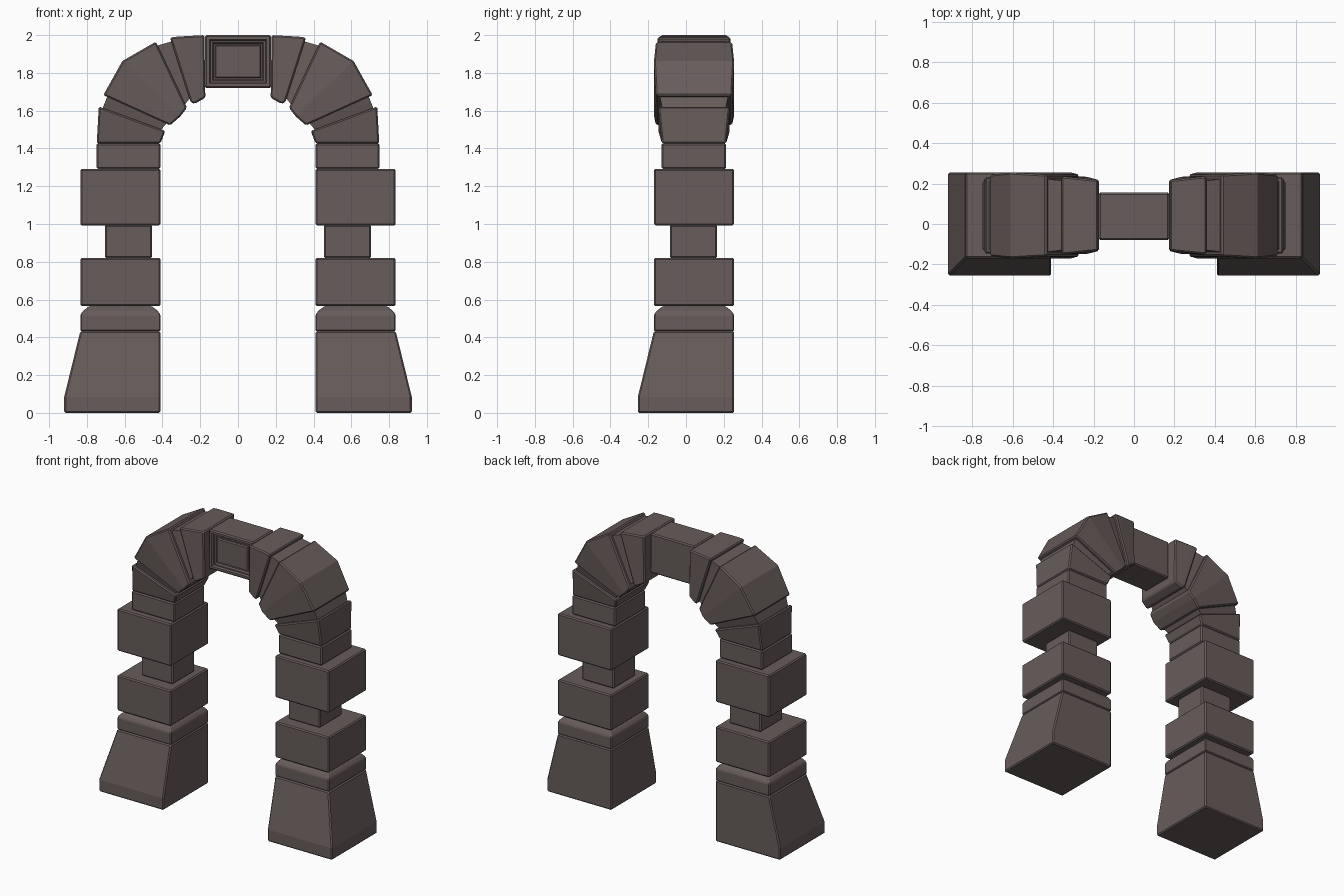
import bpy, bmesh
from mathutils import Vector

if "Cube" in bpy.data.objects:
    bpy.data.objects.remove(bpy.data.objects["Cube"])

stone = bpy.data.materials.new("dark_brown_stone")
stone.diffuse_color = (0.135, 0.107, 0.103, 1)
stone.use_nodes = True
stone.node_tree.nodes["Principled BSDF"].inputs["Base Color"].default_value = stone.diffuse_color
CY = 0.0425  # depth centre of the piers and arch


def finish(name, bm, bevel=0.008, mirror=True):
    bmesh.ops.recalc_face_normals(bm, faces=bm.faces)
    me = bpy.data.meshes.new(name)
    bm.to_mesh(me)
    bm.free()
    me.materials.append(stone)
    ob = bpy.data.objects.new(name, me)
    bpy.context.collection.objects.link(ob)
    if bevel:
        b = ob.modifiers.new("bevel", 'BEVEL')
        b.width = bevel
        b.segments = 1
        b.limit_method = 'ANGLE'
        b.angle_limit = 0.6
    if mirror:
        ob.modifiers.new("mirror", 'MIRROR').use_axis[0] = True
    return ob


def loft(name, rings, **kw):
    """Solid through a list of four-corner rings."""
    bm = bmesh.new()
    vs = [[bm.verts.new(p) for p in r] for r in rings]
    for a, b in zip(vs, vs[1:]):
        for i in range(4):
            j = (i + 1) % 4
            bm.faces.new((a[i], a[j], b[j], b[i]))
    bm.faces.new(vs[0])
    bm.faces.new(vs[-1])
    return finish(name, bm, **kw)


def level(x0, x1, y0, y1, z):
    return [(x0, y0, z), (x1, y0, z), (x1, y1, z), (x0, y1, z)]


def block(name, x0, x1, y0, y1, z0, z1, **kw):
    return loft(name, [level(x0, x1, y0, y1, z0), level(x0, x1, y0, y1, z1)], **kw)


def section(inner, outer, half, shrink=0.0):
    """Radial cross-section of the arch, from inner to outer point."""
    a, b = Vector(inner), Vector(outer)
    d = (b - a).normalized() * shrink
    a, b, h = a + d, b - d, half - shrink
    return [(a.x, CY - h, a.y), (b.x, CY - h, b.y), (b.x, CY + h, b.y), (a.x, CY + h, a.y)]


# Piers
loft("pier_base", [level(0.41, 0.92, -0.255, 0.255, 0),
                   level(0.41, 0.92, -0.255, 0.255, 0.085),
                   level(0.41, 0.835, -0.17, 0.255, 0.433)])
loft("base_cap", [level(0.41, 0.835, -0.17, 0.255, 0.433),
                  level(0.41, 0.835, -0.17, 0.255, 0.52),
                  level(0.425, 0.82, -0.155, 0.24, 0.54),
                  level(0.458, 0.787, -0.122, 0.207, 0.566)], bevel=0.006)
block("lower_block", 0.41, 0.835, -0.17, 0.255, 0.566, 0.82)
block("pier_neck", 0.455, 0.705, -0.085, 0.165, 0.82, 0.995)
block("upper_block", 0.41, 0.835, -0.17, 0.255, 0.993, 1.292)
block("impost_block", 0.41, 0.75, -0.13, 0.213, 1.292, 1.427)

# Arch stones
s1 = ((0.41, 1.427), (0.748, 1.427), 0.17)
s2 = ((0.385, 1.493), (0.737, 1.622), 0.19)
s3 = ((0.36, 1.522), (0.713, 1.682), 0.202)
s4 = ((0.305, 1.57), (0.612, 1.863), 0.2125)
s5 = ((0.27, 1.615), (0.435, 1.965), 0.202)
s6 = ((0.25, 1.642), (0.36, 1.987), 0.193)
s6b = ((0.228, 1.637), (0.32, 1.992), 0.19)
s7 = ((0.173, 1.668), (0.178, 2.0), 0.175)
loft("springer_stone", [section(*s) for s in (s1, s2)])
loft("haunch_stone", [section(*s) for s in (s3, s4, s5)])
loft("crown_stone", [section(*s) for s in (s6, s6b, s7)])
# Recessed joints between arch stones
loft("lower_joint", [section(*s2, shrink=0.022), section(*s3, shrink=0.022)], bevel=0)
loft("upper_joint", [section(*s5, shrink=0.022), section(*s6, shrink=0.022)], bevel=0)

# Keystone with a stepped panel on the front
bm = bmesh.new()
bmesh.ops.create_cube(bm, size=1)
for v in bm.verts:
    v.co = (v.co.x * 0.35, v.co.y * 0.235 + 0.0375, v.co.z * 0.28 + 1.86)
bmesh.ops.bevel(bm, geom=list(bm.edges), offset=0.008, segments=1, affect='EDGES')
front = min(bm.faces, key=lambda f: f.calc_center_median().y)
for t, d in ((0.022, 0), (0.01, -0.012), (0.012, 0), (0.01, -0.012), (0.01, 0), (0.008, 0.01)):
    bmesh.ops.recalc_face_normals(bm, faces=bm.faces)
    bmesh.ops.inset_region(bm, faces=[front], thickness=t, depth=d)
finish("keystone", bm, bevel=0, mirror=False)
